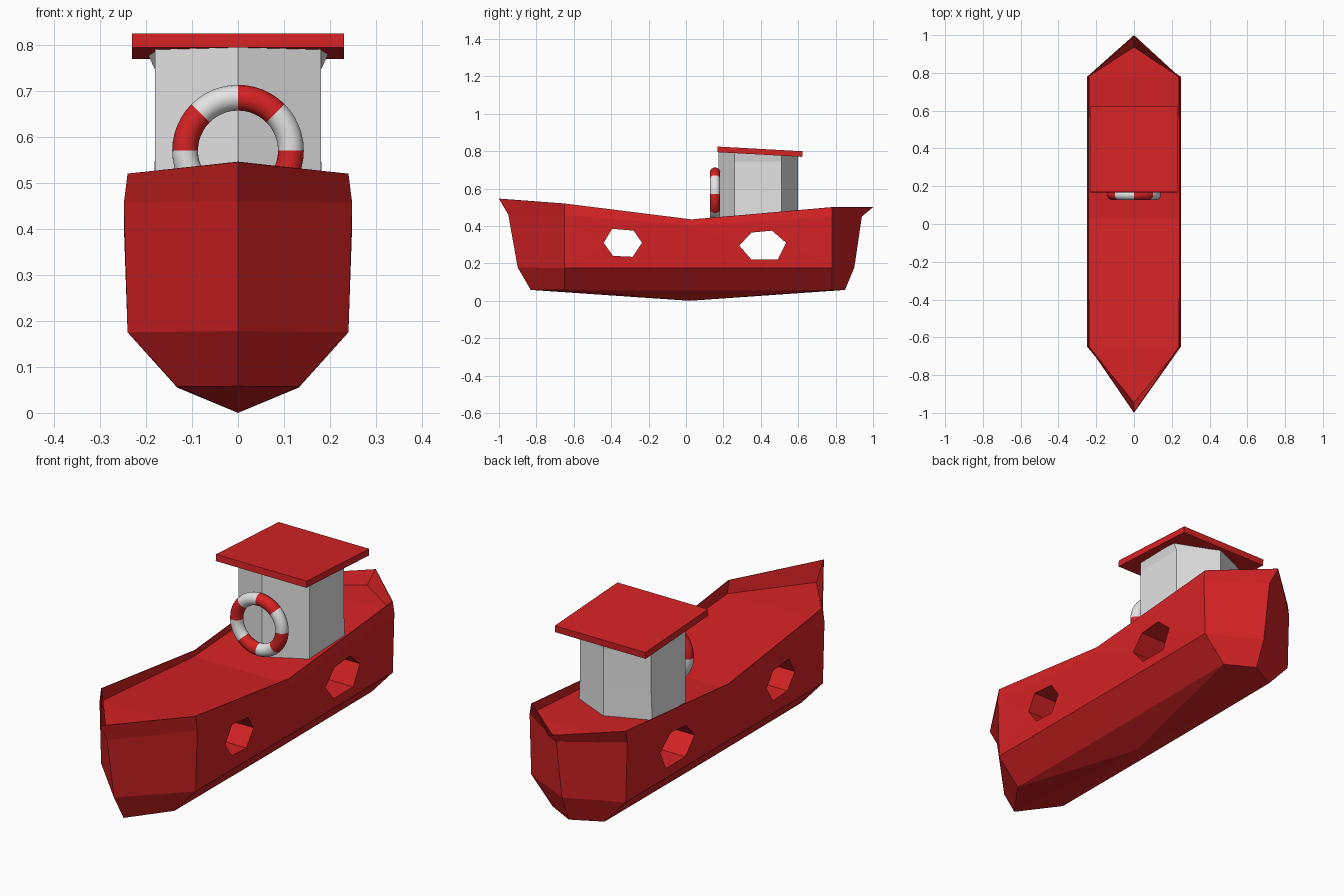
import bpy, bmesh, math

if "Cube" in bpy.data.objects:
    bpy.data.objects.remove(bpy.data.objects["Cube"], do_unlink=True)


def make_material(name, colour):
    mat = bpy.data.materials.new(name)
    mat.use_nodes = True
    mat.diffuse_color = colour
    mat.node_tree.nodes["Principled BSDF"].inputs["Base Color"].default_value = colour
    return mat


RED = make_material("boat red", (0.67, 0.016, 0.018, 1))
WHITE = make_material("paint white", (0.77, 0.77, 0.77, 1))


def make_object(name, verts, faces, mat, recalc=True):
    mesh = bpy.data.meshes.new(name)
    mesh.from_pydata(verts, [], faces)
    mesh.materials.append(mat)
    if recalc:
        bm = bmesh.new()
        bm.from_mesh(mesh)
        bmesh.ops.recalc_face_normals(bm, faces=bm.faces)
        bm.to_mesh(mesh)
        bm.free()
    obj = bpy.data.objects.new(name, mesh)
    bpy.context.collection.objects.link(obj)
    return obj


def mirrored_ring(half):
    """Full ring from the points front to back on the left side."""
    return half + [(-x, y, z) for x, y, z in reversed(half[1:-1])]


def bridge(rings):
    """Quads joining stacked rings of equal length."""
    n = len(rings[0])
    return [(r * n + i, r * n + (i + 1) % n, (r + 1) * n + (i + 1) % n, (r + 1) * n + i)
            for r in range(len(rings) - 1) for i in range(n)]


def apply_modifiers(obj):
    deps = bpy.context.evaluated_depsgraph_get()
    mesh = bpy.data.meshes.new_from_object(obj.evaluated_get(deps))
    obj.modifiers.clear()
    obj.data = mesh


# Hull outlines: bow, front corner, midship, rear corner, stern
rim = mirrored_ring([(0, -1, 0.545), (0.24, -0.65, 0.52), (0.242, 0.03, 0.435),
                     (0.24, 0.78, 0.5), (0, 1, 0.5)])
knuckle = mirrored_ring([(0, -0.95, 0.46), (0.248, -0.65, 0.457), (0.248, 0.03, 0.405),
                         (0.248, 0.78, 0.45), (0, 0.94, 0.45)])
bilge = mirrored_ring([(0, -0.9, 0.178), (0.24, -0.65, 0.175), (0.24, 0.03, 0.175),
                       (0.24, 0.78, 0.175), (0, 0.9, 0.178)])
chine = mirrored_ring([(0, -0.83, 0.058), (0.132, -0.65, 0.057), (0.132, 0.03, 0.055),
                       (0.132, 0.78, 0.057), (0, 0.85, 0.058)])

# Hull body with folded deck and keel point
body_rings = [knuckle, bilge, chine]
keel = len(knuckle) * 3
deck = [(0, 1, 7), (1, 2, 6, 7), (2, 3, 5, 6), (3, 4, 5)]
bottom = [(16 + i, 16 + (i + 1) % 8, keel) for i in range(8)]
hull = make_object("hull", sum(body_rings, []) + [(0, 0.02, 0)],
                   bridge(body_rings) + deck + bottom, RED)

# Hexagonal openings cut right through the hull
portholes = [
    [(-0.44, 0.31), (-0.395, 0.385), (-0.28, 0.375), (-0.235, 0.31), (-0.285, 0.235), (-0.39, 0.24)],
    [(0.285, 0.295), (0.35, 0.365), (0.46, 0.375), (0.535, 0.31), (0.49, 0.22), (0.35, 0.22)],
]
for outline in portholes:
    ends = [[(x, y, z) for y, z in outline] for x in (-0.4, 0.4)]
    caps = [tuple(range(6)), tuple(range(6, 12))]
    cutter = make_object("porthole_cutter", sum(ends, []), bridge(ends) + caps, RED)
    cutter.hide_render = True
    cut = hull.modifiers.new("porthole", "BOOLEAN")
    cut.operation = "DIFFERENCE"
    cut.solver = "EXACT"
    cut.object = cutter
    apply_modifiers(hull)
    bpy.data.objects.remove(cutter, do_unlink=True)

# Thin flared bulwark around the deck
bulwark = make_object("bulwark", rim + knuckle, bridge([rim, knuckle]), RED)
shell = bulwark.modifiers.new("thickness", "SOLIDIFY")
shell.thickness = 0.004
shell.offset = -1
apply_modifiers(bulwark)

# Six-sided cabin, its rear corners flaring slightly at base and top
cabin_rings = []
for z, rear_x in ((0.39, 0.187), (0.57, 0.18), (0.745, 0.18), (0.8, 0.2)):
    ring = mirrored_ring([(0, 0.175, z), (0.18, 0.26, z), (rear_x, 0.51, z), (0, 0.6, z)])
    cabin_rings.append([(x, y, min(z, 0.805 - 0.05 * (y - 0.17))) for x, y, z in ring])
make_object("cabin", sum(cabin_rings, []),
            bridge(cabin_rings) + [tuple(range(6)), tuple(range(18, 24))], WHITE)

# Flat roof sloping down to the rear
bpy.ops.mesh.primitive_cube_add(size=1, location=(0, 0.395, 0.797))
roof = bpy.context.object
roof.name = "roof"
roof.scale = (0.46, 0.455, 0.03)
roof.rotation_euler.x = -0.055
roof.data.materials.append(RED)

# Life ring with eight alternating bands
bpy.ops.mesh.primitive_torus_add(major_segments=48, minor_segments=16, major_radius=0.115,
                                 minor_radius=0.028, location=(0, 0.155, 0.57),
                                 rotation=(math.pi / 2, 0, 0))
life_ring = bpy.context.object
life_ring.name = "life_ring"
life_ring.data.materials.append(WHITE)
life_ring.data.materials.append(RED)
for face in life_ring.data.polygons:
    angle = math.atan2(face.center.y, face.center.x) % math.tau
    face.material_index = int(angle / (math.pi / 4)) % 2
bpy.ops.object.shade_smooth_by_angle()
